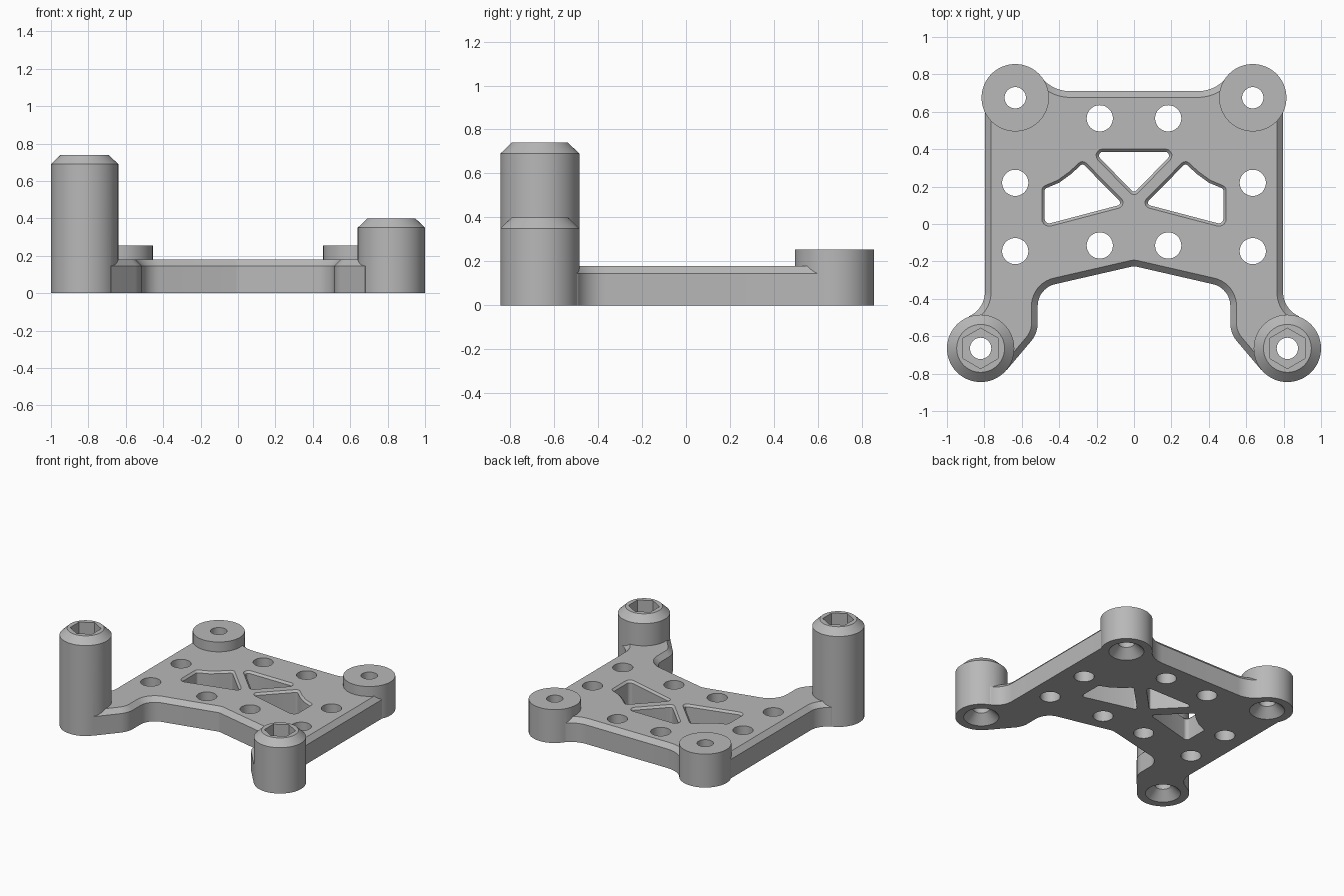
import bpy, bmesh, math
from mathutils import Vector

if "Cube" in bpy.data.objects:
    bpy.data.objects.remove(bpy.data.objects["Cube"], do_unlink=True)

grey = bpy.data.materials.new("plain grey")
grey.use_nodes = True
grey.diffuse_color = (0.48, 0.48, 0.48, 1)
grey.node_tree.nodes["Principled BSDF"].inputs["Base Color"].default_value = (0.48, 0.48, 0.48, 1)


def rounded(corners, steps=10):
    """Counter-clockwise outline from (x, y, corner radius) entries."""
    area = sum(a[0] * b[1] - b[0] * a[1] for a, b in zip(corners, corners[1:] + corners[:1]))
    if area < 0:
        corners = corners[::-1]
    out, n = [], len(corners)
    for i, (x, y, r) in enumerate(corners):
        p = Vector((x, y))
        if r == 0:
            out.append(p)
            continue
        a = (Vector(corners[i - 1][:2]) - p).normalized()
        b = (Vector(corners[(i + 1) % n][:2]) - p).normalized()
        half = a.angle(b) / 2
        centre = p + (a + b).normalized() * (r / math.sin(half))
        t = r / math.tan(half)
        start, end = p + a * t - centre, p + b * t - centre
        sweep = math.atan2(start.x * end.y - start.y * end.x, start.dot(end))
        for k in range(steps + 1):
            ang = sweep * k / steps
            c, s = math.cos(ang), math.sin(ang)
            out.append(centre + Vector((start.x * c - start.y * s, start.x * s + start.y * c)))
    return out


def offset(pts, d):
    """Move a counter-clockwise outline inwards by d."""
    out = []
    for i, p in enumerate(pts):
        a = (p - pts[i - 1]).normalized()
        b = (pts[(i + 1) % len(pts)] - p).normalized()
        na, nb = Vector((-a.y, a.x)), Vector((-b.y, b.x))
        out.append(p + (na + nb) * (d / (1 + na.dot(nb))))
    return out


def circle(x, y, r, n=64, turn=0.0):
    return [Vector((x + r * math.cos(turn + 2 * math.pi * i / n),
                    y + r * math.sin(turn + 2 * math.pi * i / n))) for i in range(n)]


def loft(name, layers):
    """Closed solid through (outline, height) layers."""
    bm = bmesh.new()
    rings = [[bm.verts.new((p.x, p.y, z)) for p in pts] for pts, z in layers]
    bm.faces.new(rings[0])
    bm.faces.new(rings[-1])
    for lo, hi in zip(rings, rings[1:]):
        for i in range(len(lo)):
            bm.faces.new((lo[i - 1], lo[i], hi[i], hi[i - 1]))
    bmesh.ops.recalc_face_normals(bm, faces=bm.faces)
    mesh = bpy.data.meshes.new(name)
    bm.to_mesh(mesh)
    bm.free()
    mesh.materials.append(grey)
    ob = bpy.data.objects.new(name, mesh)
    bpy.context.collection.objects.link(ob)
    return ob


def combine(target, tool, operation):
    tool.hide_render = True
    mod = target.modifiers.new(operation.lower(), "BOOLEAN")
    mod.operation, mod.solver, mod.object = operation, "EXACT", tool
    bpy.context.view_layer.objects.active = target
    bpy.ops.object.modifier_apply(modifier=mod.name)
    bpy.data.objects.remove(tool, do_unlink=True)


# Base plate, right half of the outline mirrored, chamfered top edge
half = [(0.43, 0.71, 0.2), (0.52, 0.81, 0), (0.635, 0.75, 0), (0.797, 0.62, 0),
        (0.797, -0.45, 0.14), (0.88, -0.492, 0), (0.91, -0.53, 0), (0.82, -0.665, 0),
        (0.68, -0.78, 0), (0.515, -0.585, 0.15), (0.515, -0.343, 0.12)]
outline = rounded(half + [(0, -0.225, 0.06)] + [(-x, y, r) for x, y, r in half[::-1]])
bracket = loft("mounting_bracket", [(outline, 0), (outline, 0.145), (offset(outline, 0.033), 0.18)])

# Corner posts: x, y, height, top chamfer
posts = [(-0.635, 0.675, 0.255, 0), (0.635, 0.675, 0.255, 0),
         (-0.82, -0.665, 0.74, 0.05), (0.82, -0.665, 0.40, 0.05)]
for x, y, h, c in posts:
    ring = circle(x, y, 0.18)
    layers = [(ring, 0), (ring, h - c)]
    if c:
        layers.append((circle(x, y, 0.128), h))
    combine(bracket, loft("post", layers), "UNION")

# Screw holes with a countersink below, hexagonal nut pockets in the front posts
for x, y, h, c in posts:
    wide, bore = circle(x, y, 0.122, 48), circle(x, y, 0.057, 48)
    combine(bracket, loft("screw_cutter", [(circle(x, y, 0.132, 48), -0.01), (wide, 0),
                                           (bore, 0.065), (bore, h + 0.1)]), "DIFFERENCE")
    if c:
        hexagon = circle(x, y, 0.108, 6, math.pi / 6)
        combine(bracket, loft("nut_cutter", [(hexagon, h - 0.1), (hexagon, h + 0.1)]), "DIFFERENCE")

# Plain round holes through the plate
for side in (-1, 1):
    for x, y in [(0.635, 0.22), (0.635, -0.145), (0.183, 0.565), (0.183, -0.115)]:
        ring = circle(side * x, y, 0.07, 48)
        combine(bracket, loft("hole_cutter", [(ring, -0.1), (ring, 0.3)]), "DIFFERENCE")

# Three lightening windows with a chamfered upper rim
side_window = [(0.478, 0.188, 0.015), (0.40, 0.221, 0), (0.335, 0.268, 0), (0.275, 0.324, 0.015),
               (0.06, 0.106, 0.015), (0.478, -0.004, 0.025)]
windows = [[(-0.215, 0.386, 0.02), (0.215, 0.386, 0.02), (0, 0.166, 0.015)],
           side_window, [(-x, y, r) for x, y, r in side_window]]
for corners in windows:
    pts = rounded(corners, 5)
    combine(bracket, loft("window_cutter", [(pts, -0.1), (pts, 0.165),
                                            (offset(pts, -0.03), 0.195)]), "DIFFERENCE")

bpy.ops.object.select_all(action="DESELECT")
bracket.select_set(True)
bpy.context.view_layer.objects.active = bracket
bpy.ops.object.shade_smooth_by_angle(angle=math.radians(25))
